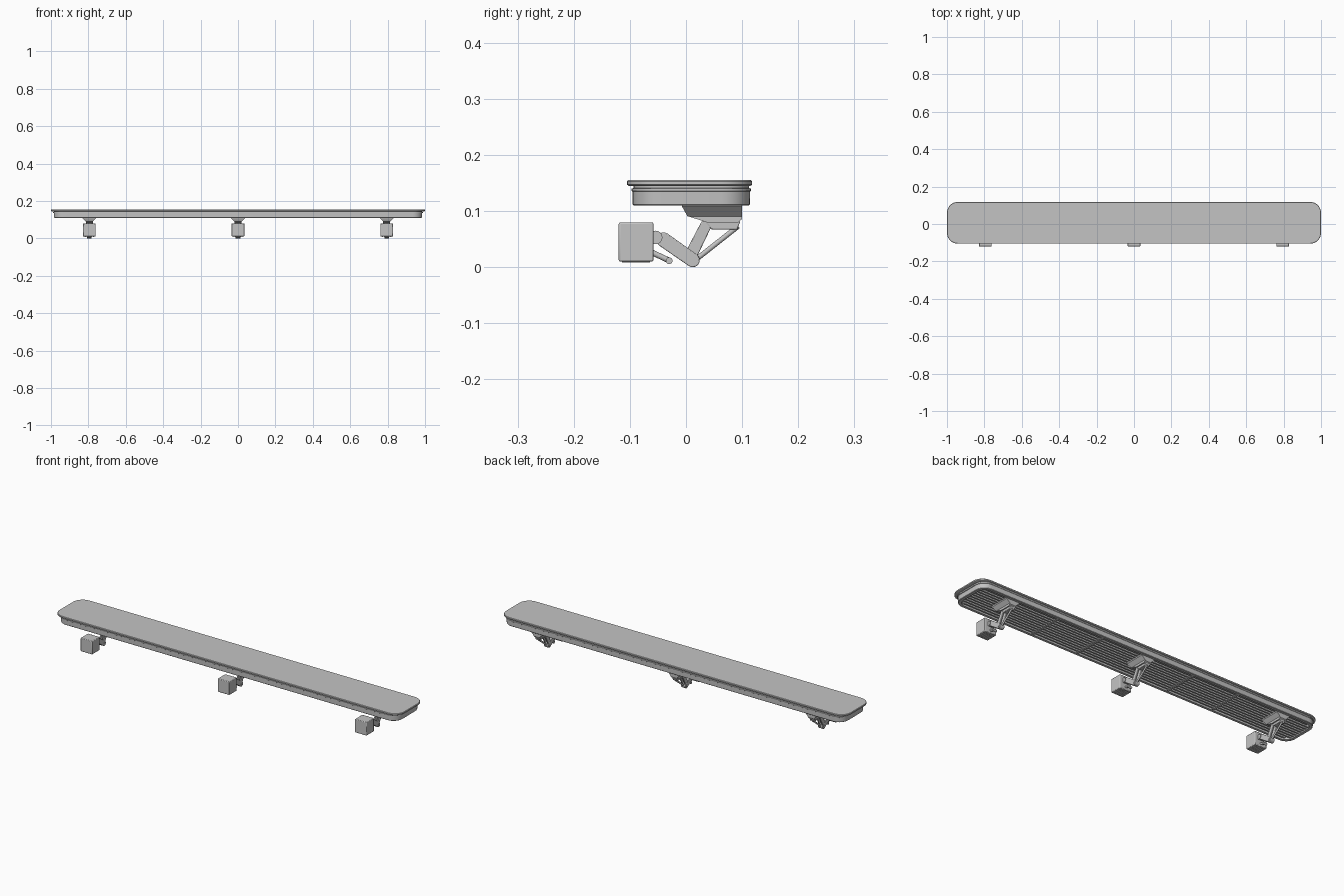
import bpy, bmesh, math
from mathutils import Vector

if "Cube" in bpy.data.objects:
    bpy.data.objects.remove(bpy.data.objects["Cube"])

grey = bpy.data.materials.new("light_grey")
grey.use_nodes = True
grey.diffuse_color = (0.55, 0.55, 0.55, 1)
grey.node_tree.nodes["Principled BSDF"].inputs["Base Color"].default_value = (0.55, 0.55, 0.55, 1)


def finish(name, bm, bevel=0.0, smooth=True):
    bmesh.ops.recalc_face_normals(bm, faces=bm.faces)
    mesh = bpy.data.meshes.new(name)
    bm.to_mesh(mesh)
    bm.free()
    mesh.materials.append(grey)
    obj = bpy.data.objects.new(name, mesh)
    bpy.context.collection.objects.link(obj)
    if bevel:
        mod = obj.modifiers.new("Bevel", "BEVEL")
        mod.width, mod.segments, mod.limit_method = bevel, 2, "ANGLE"
    if smooth:
        bpy.ops.object.select_all(action="DESELECT")
        obj.select_set(True)
        bpy.context.view_layer.objects.active = obj
        bpy.ops.object.shade_smooth_by_angle(angle=math.radians(35))
    return obj


def rounded_rect(hx, hy, cy, z, r, steps=8):
    """Counter-clockwise outline with round corners."""
    pts = []
    for i, (sx, sy) in enumerate([(1, 1), (-1, 1), (-1, -1), (1, -1)]):
        for k in range(steps + 1):
            a = math.pi / 2 * (i + k / steps)
            pts.append((sx * (hx - r) + r * math.cos(a),
                        cy + sy * (hy - r) + r * math.sin(a), z))
    return pts


def loft(name, outlines, bevel=0.0):
    """Skin a stack of outlines and cap both ends."""
    bm = bmesh.new()
    rings = [[bm.verts.new(p) for p in o] for o in outlines]
    n = len(rings[0])
    for a, b in zip(rings, rings[1:]):
        for i in range(n):
            j = (i + 1) % n
            bm.faces.new((a[i], a[j], b[j], b[i]))
    bm.faces.new(rings[0])
    bm.faces.new(rings[-1])
    return finish(name, bm, bevel)


def box(name, x, y, z, bevel=0.0):
    """Box from (min, max) ranges."""
    bm = bmesh.new()
    bmesh.ops.create_cube(bm, size=1)
    for v in bm.verts:
        v.co = [(lo + hi) / 2 + c * (hi - lo) for c, (lo, hi) in zip(v.co, (x, y, z))]
    return finish(name, bm, bevel, smooth=bool(bevel))


def plate(name, x, half, outline, bevel=0.002):
    """Side outline in (y, z) extruded across x."""
    return loft(name, [[(x + s * half, y, z) for y, z in outline] for s in (-1, 1)], bevel)


def link(name, x, half, a, b, ra, rb):
    """Flat arm with round ends of radius ra and rb."""
    heading = math.atan2(b[1] - a[1], b[0] - a[0])
    pts = []
    for (cy, cz), r, start in ((a, ra, heading + math.pi / 2), (b, rb, heading - math.pi / 2)):
        for k in range(9):
            t = start + math.pi * k / 8
            pts.append((cy + r * math.cos(t), cz + r * math.sin(t)))
    return plate(name, x, half, pts, 0.0015)


def rod(name, a, b, r):
    a, b = Vector(a), Vector(b)
    bm = bmesh.new()
    bmesh.ops.create_cone(bm, cap_ends=True, segments=16, radius1=r, radius2=r, depth=(b - a).length)
    turn = (b - a).to_track_quat("Z", "Y").to_matrix().to_4x4()
    turn.translation = (a + b) / 2
    bm.transform(turn)
    return finish(name, bm)


# Top panel: overhanging lid, shadow groove, body wall and hollow underside
lid_y, body_y = 0.0065, 0.0095
loft("panel", [rounded_rect(*p) for p in (
    (0.998, 0.1095, lid_y, 0.155, 0.056),
    (1.0, 0.1115, lid_y, 0.153, 0.058),
    (1.0, 0.1115, lid_y, 0.147, 0.058),
    (0.997, 0.1085, lid_y, 0.145, 0.055),
    (0.985, 0.1030, body_y, 0.145, 0.052),
    (0.985, 0.1030, body_y, 0.141, 0.052),
    (0.988, 0.1065, body_y, 0.140, 0.054),
    (0.988, 0.1065, body_y, 0.136, 0.054),
    (0.985, 0.1050, body_y, 0.135, 0.052),
    (0.984, 0.1045, body_y, 0.112, 0.052),
    (0.982, 0.1025, body_y, 0.110, 0.050),
    (0.968, 0.0900, body_y, 0.110, 0.040),
    (0.968, 0.0900, body_y, 0.128, 0.040))])

# Long slats and cross bars under the panel
for i in range(10):
    y = body_y + (i - 4.5) * 0.0175
    reach = 0.945 if i in (0, 9) else 0.967
    box("underside_slat", (-reach, reach), (y - 0.004, y + 0.004), (0.114, 0.129))
for x in (-0.53, -0.265, 0.265, 0.53):
    box("cross_bar", (x - 0.006, x + 0.006), (body_y - 0.09, body_y + 0.09), (0.112, 0.129))

# Three folding clamp mounts
for x in (-0.795, 0, 0.795):
    # Clamp block with a round socket in its top
    block = box("clamp_block", (x - 0.034, x + 0.034), (-0.12, -0.058), (0.01, 0.08), 0.003)
    cutter = rod("socket_cutter", (x, -0.089, 0.066), (x, -0.089, 0.09), 0.019)
    cutter.hide_render = True
    cutter.hide_viewport = True
    cut = block.modifiers.new("Socket", "BOOLEAN")
    cut.object, cut.operation = cutter, "DIFFERENCE"
    for i in range(5):
        rx = x + (i - 2) * 0.011
        box("block_grip_rib", (rx - 0.003, rx + 0.003), (-0.114, -0.064), (0.008, 0.011))

    # Mounting foot: tapered pad, wedge and hinge bracket
    loft("mount_pad", [[(x + sx * h, y, z) for sx, y in ((-1, y0), (1, y0), (1, 0.1), (-1, 0.1))]
                       for h, y0, z in ((0.038, -0.008, 0.114), (0.037, -0.007, 0.108), (0.019, 0.003, 0.09))])
    plate("mount_wedge", x, 0.019, [(0.003, 0.091), (0.1, 0.091), (0.1, 0.086), (0.092, 0.079), (0.04, 0.079)], 0)
    plate("hinge_bracket", x, 0.013, [(0.032, 0.082), (0.097, 0.082), (0.091, 0.067), (0.046, 0.067)])

    # Folding arms and their pivots
    for s in (-1, 1):
        link("upper_arm", x + s * 0.009, 0.0035, (0.035, 0.074), (0.01, 0.024), 0.01, 0.011)
    link("lower_arm", x, 0.013, (-0.04, 0.049), (0.012, 0.0125), 0.013, 0.0125)
    rod("block_pivot", (x - 0.016, -0.054, 0.053), (x + 0.016, -0.054, 0.053), 0.012)
    rod("elbow_pivot", (x - 0.015, 0.012, 0.013), (x + 0.015, 0.012, 0.013), 0.006)
    rod("support_strut", (x, 0.022, 0.017), (x, 0.093, 0.073), 0.0045)
    rod("latch_stem", (x, -0.06, 0.026), (x, -0.028, 0.011), 0.005)
    rod("latch_roller", (x - 0.01, -0.03, 0.0115), (x + 0.01, -0.03, 0.0115), 0.006)
